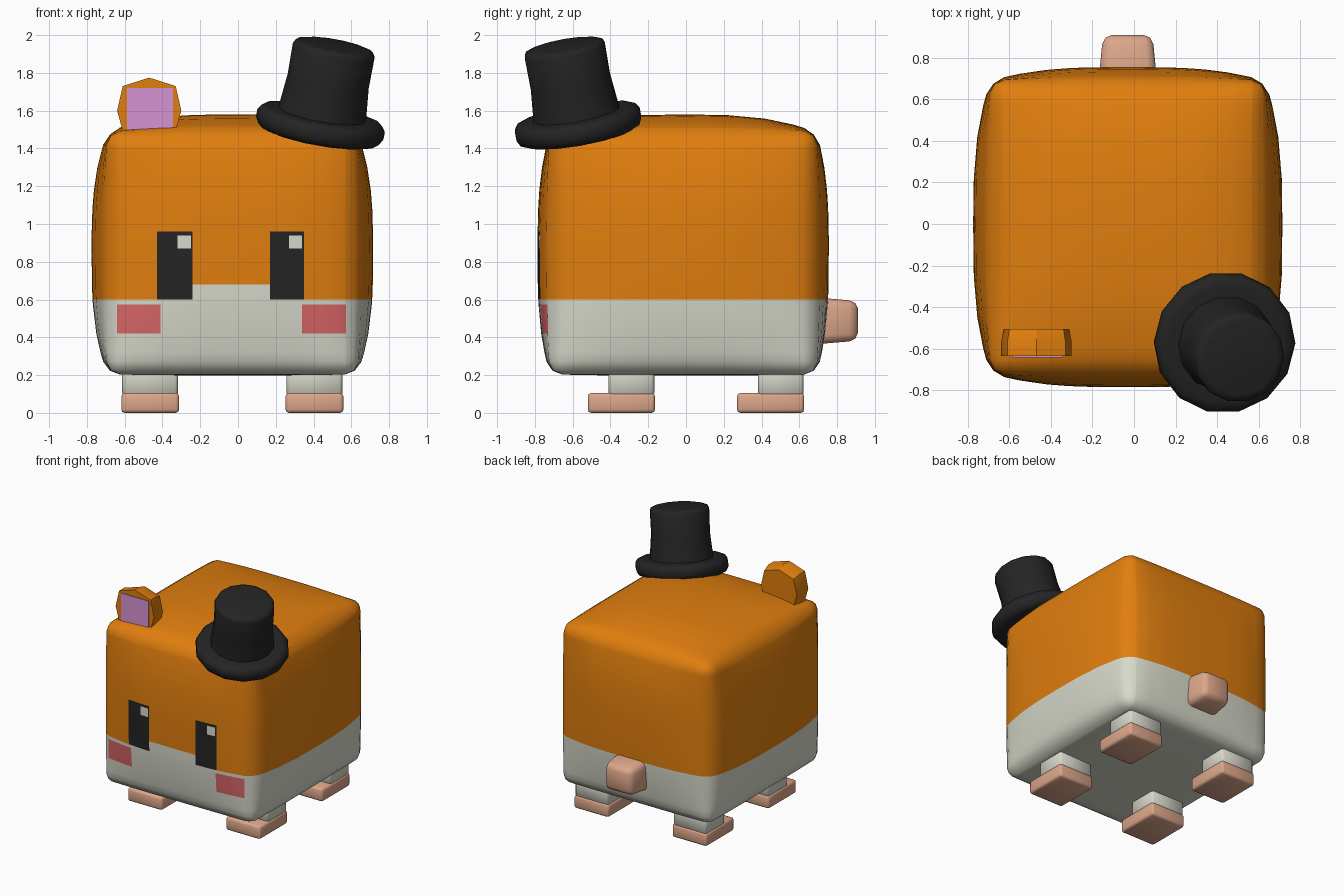
import bpy, bmesh, math
from mathutils import Vector

if "Cube" in bpy.data.objects:
    bpy.data.objects.remove(bpy.data.objects["Cube"])


def material(name, r, g, b):
    lin = [((c / 255 + 0.055) / 1.055) ** 2.4 for c in (r, g, b)]
    m = bpy.data.materials.new(name)
    m.diffuse_color = (*lin, 1)
    m.use_nodes = True
    m.node_tree.nodes["Principled BSDF"].inputs["Base Color"].default_value = m.diffuse_color
    return m


ORANGE = material("orange_fur", 224, 126, 14)
WHITE = material("cream_white", 216, 217, 203)
BLACK = material("soft_black", 36, 36, 36)
BLUSH = material("cheek_red", 216, 102, 102)
SKIN = material("tan_skin", 220, 166, 138)
PINK = material("ear_pink", 214, 148, 212)


def finish(name, bm, mats, angle=50):
    bmesh.ops.recalc_face_normals(bm, faces=bm.faces)
    me = bpy.data.meshes.new(name)
    bm.to_mesh(me)
    bm.free()
    for m in mats:
        me.materials.append(m)
    ob = bpy.data.objects.new(name, me)
    bpy.context.collection.objects.link(ob)
    bpy.ops.object.select_all(action='DESELECT')
    ob.select_set(True)
    bpy.context.view_layer.objects.active = ob
    bpy.ops.object.shade_smooth_by_angle(angle=math.radians(angle))
    return ob


def box_mesh(lo, hi, bevel=0.0, segments=2):
    bm = bmesh.new()
    bmesh.ops.create_cube(bm, size=1)
    for v in bm.verts:
        v.co = [(a + b) / 2 + c * (b - a) for a, b, c in zip(lo, hi, v.co)]
    if bevel:
        bmesh.ops.bevel(bm, geom=bm.edges[:], offset=bevel, segments=segments,
                        profile=0.5, affect='EDGES')
    return bm


def loft(rings):
    bm = bmesh.new()
    loops = [[bm.verts.new(p) for p in r] for r in rings]
    n = len(loops[0])
    for a, b in zip(loops, loops[1:]):
        for i in range(n):
            j = (i + 1) % n
            bm.faces.new((a[i], a[j], b[j], b[i]))
    bm.faces.new(loops[0])
    bm.faces.new(loops[-1])
    return bm


# Body: rounded box cut along the paint lines, then bulged on every side
LO, HI = Vector((-0.69, -0.72, 0.205)), Vector((0.63, 0.69, 1.485))
MID, HALF = (LO + HI) / 2, (HI - LO) / 2
bm = box_mesh(LO, HI, 0.065)
cuts = {
    0: (-0.64, -0.55, -0.43, -0.41, -0.32, -0.25, -0.24, -0.1, 0.03, 0.17,
        0.27, 0.335, 0.34, 0.35, 0.45, 0.57),
    1: (-0.6, -0.45, -0.25, 0, 0.22, 0.42, 0.57),
    2: (0.32, 0.42, 0.575, 0.6, 0.68, 0.87, 0.94, 0.96, 1.08, 1.18, 1.3, 1.4),
}
for axis, values in cuts.items():
    for c in values:
        co, no = Vector(), Vector()
        co[axis], no[axis] = c, 1
        bmesh.ops.bisect_plane(bm, geom=bm.verts[:] + bm.edges[:] + bm.faces[:],
                               plane_co=co, plane_no=no, dist=1e-5)


def inside(c, x0, x1, z0, z1):
    return x0 < c.x < x1 and z0 < c.z < z1


bm.normal_update()
for f in bm.faces:
    c = f.calc_center_median()
    f.material_index = 1 if c.z < 0.6 else 0
    if f.normal.y < -0.9:
        if inside(c, -0.24, 0.17, 0.6, 0.68):
            f.material_index = 1
        for ex0, ex1, hx0, hx1 in ((-0.43, -0.24, -0.32, -0.25),
                                   (0.17, 0.35, 0.27, 0.34)):
            if inside(c, ex0, ex1, 0.6, 0.96):
                f.material_index = 2
            if inside(c, hx0, hx1, 0.87, 0.94):
                f.material_index = 1
        if inside(c, -0.64, -0.41, 0.42, 0.575) or inside(c, 0.34, 0.57, 0.42, 0.575):
            f.material_index = 3
for v in bm.verts:
    u = [(v.co[i] - MID[i]) / HALF[i] for i in range(3)]
    w = [max(0, 1 - abs(t) ** 3) for t in u]
    top = 0.095 if u[2] > 0 else 0.008
    v.co += Vector((0.085 * u[0] * w[1] * w[2],
                    0.066 * u[1] * w[0] * w[2],
                    top * u[2] * w[0] * w[1]))
finish("body", bm, [ORANGE, WHITE, BLACK, BLUSH])

# Legs and feet
for side, cx in (("left", -0.465), ("right", 0.405)):
    for place, y0 in (("front", -0.52), ("rear", 0.27)):
        finish(f"{place}_{side}_leg",
               box_mesh((cx - 0.148, y0 + 0.11, 0.09), (cx + 0.148, y0 + 0.352, 0.27),
                        0.015, 1), [WHITE])
        finish(f"{place}_{side}_foot",
               box_mesh((cx - 0.153, y0, 0), (cx + 0.153, y0 + 0.356, 0.105),
                        0.018), [SKIN])

# Tail: rounded stub that narrows to the back
bm = box_mesh((-0.175, 0.6, 0.36), (0.115, 0.91, 0.615), 0.045)
for v in bm.verts:
    k = 1 - 0.2 * max(0, (v.co.y - 0.74) / 0.17)
    v.co.x = -0.03 + (v.co.x + 0.03) * k
    v.co.z = 0.485 + (v.co.z - 0.485) * k
finish("tail", bm, [SKIN])

# Ear: faceted block with a coloured inner plate
outline = [(-0.14, 1.45), (-0.145, 1.51), (-0.17, 1.6), (-0.14, 1.73), (0, 1.775),
           (0.14, 1.73), (0.17, 1.6), (0.145, 1.51), (0.14, 1.45)]
finish("ear", loft([[(-0.47 + x * s, y, 1.45 + (z - 1.45) * s) for x, z in outline]
                    for y, s in ((-0.635, 1), (-0.57, 1), (-0.505, 0.93))]), [ORANGE], 30)
finish("inner_ear", box_mesh((-0.588, -0.642, 1.5), (-0.345, -0.634, 1.72)), [PINK])

# Top hat: tilted turned profile of (radius, height along the axis)
axis = Vector((0.18, -0.18, 1)).normalized()
side_x = Vector((0, 1, 0)).cross(axis).normalized()
side_y = axis.cross(side_x)
base = Vector((0.425, -0.56, 1.465))
profile = [(0.29, 0), (0.325, 0.012), (0.343, 0.045), (0.343, 0.085), (0.325, 0.112),
           (0.29, 0.12), (0.235, 0.12), (0.218, 0.3), (0.22, 0.47), (0.21, 0.49),
           (0.18, 0.498)]
N = 14
finish("top_hat", loft([[base + axis * h + r * (side_x * math.cos(2 * math.pi * i / N)
                                                + side_y * math.sin(2 * math.pi * i / N))
                         for i in range(N)] for r, h in profile]), [BLACK])
